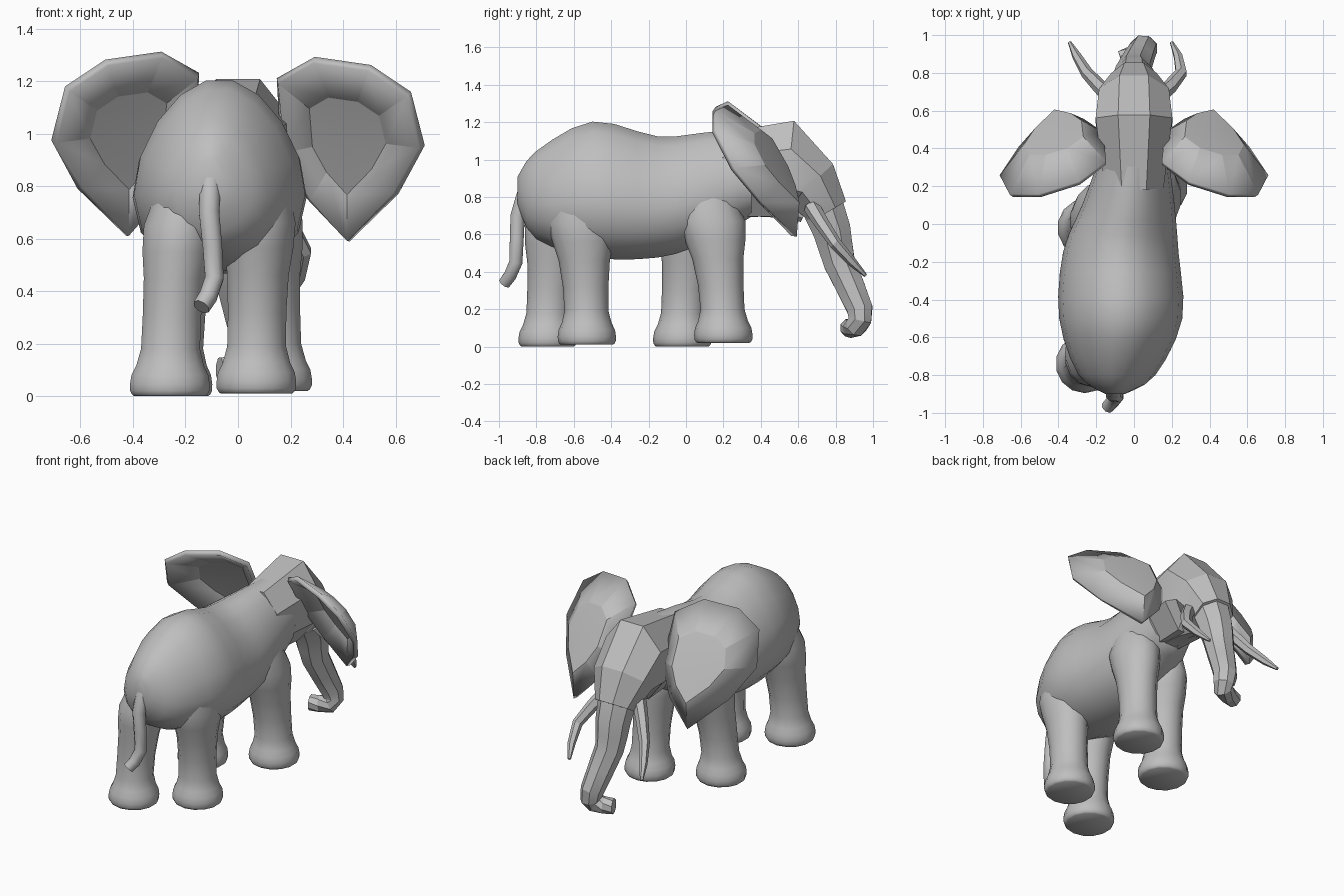
import bpy, bmesh, math
from mathutils import Vector

default_cube = bpy.data.objects.get("Cube")
if default_cube:
    bpy.data.objects.remove(default_cube, do_unlink=True)

X, Y, Z = Vector((1, 0, 0)), Vector((0, 1, 0)), Vector((0, 0, 1))

grey = (0.52, 0.52, 0.52, 1)
skin = bpy.data.materials.new("grey_skin")
skin.use_nodes = True
skin.diffuse_color = grey
skin.node_tree.nodes["Principled BSDF"].inputs["Base Color"].default_value = grey


def finish(name, bm, sharp_angle):
    """Turn a bmesh into a named object, smooth below the sharp angle."""
    bmesh.ops.recalc_face_normals(bm, faces=bm.faces)
    mesh = bpy.data.meshes.new(name)
    bm.to_mesh(mesh)
    bm.free()
    mesh.materials.append(skin)
    part = bpy.data.objects.new(name, mesh)
    bpy.context.collection.objects.link(part)
    bpy.ops.object.select_all(action='DESELECT')
    part.select_set(True)
    bpy.context.view_layer.objects.active = part
    bpy.ops.object.shade_smooth_by_angle(angle=math.radians(sharp_angle))
    return part


def spline(points, steps):
    """Pass a smooth curve through tuples of any length."""
    keys = [Vector(p) for p in points]
    last = len(keys) - 1
    result = []
    for i in range(last):
        before, start = keys[max(i - 1, 0)], keys[i]
        end, after = keys[i + 1], keys[min(i + 2, last)]
        leave, arrive = (end - before) / 2, (after - start) / 2
        for step in range(steps):
            t = step / steps
            ease = t * t * (3 - 2 * t)
            result.append(start.lerp(end, ease)
                          + leave * t * (1 - t) ** 2 - arrive * t * t * (1 - t))
    return result + [keys[last]]


def loft(name, sections, sides, frame=None, narrowing=0, sharp_angle=20):
    """Skin elliptical sections given as x, y, z, half width, half height."""
    bm = bmesh.new()
    centres = [Vector(section[:3]) for section in sections]
    last = len(centres) - 1
    rings = []
    for i, section in enumerate(sections):
        if frame:
            across, up = frame
        else:
            along = (centres[min(i + 1, last)] - centres[max(i - 1, 0)]).normalized()
            across = (X - along * along.x).normalized()
            up = across.cross(along)
        half_width, half_height = section[3:]
        ring = []
        for k in range(sides):
            angle = math.tau * (k + 0.5) / sides
            c, s = math.cos(angle), math.sin(angle)
            offset = across * half_width * c * (1 - narrowing * s) + up * half_height * s
            ring.append(bm.verts.new(centres[i] + offset))
        rings.append(ring)
    for lower, upper in zip(rings, rings[1:]):
        for k in range(sides):
            j = (k + 1) % sides
            bm.faces.new((lower[k], lower[j], upper[j], upper[k]))
    bm.faces.new(rings[0])
    bm.faces.new(rings[last])
    return finish(name, bm, sharp_angle)


def tube(name, path, thick, thin, sides=6, power=1, sharp_angle=20):
    """Round tube along a smooth path, tapering from thick to thin."""
    points = spline(path, 2)
    sections = []
    for i, point in enumerate(points):
        left_over = 1 - i / (len(points) - 1)
        radius = thin + (thick - thin) * left_over ** power
        sections.append((*point, radius, radius))
    loft(name, sections, sides, sharp_angle=sharp_angle)


# Body: rump, belly and shoulders, narrower along the spine
loft("body", spline([
    (-0.1, -0.9, 0.83, 0.05, 0.08),
    (-0.09, -0.8, 0.81, 0.2, 0.24),
    (-0.07, -0.5, 0.84, 0.32, 0.37),
    (-0.07, -0.15, 0.8, 0.3, 0.33),
    (-0.03, 0.1, 0.85, 0.24, 0.3),
    (0, 0.35, 0.93, 0.18, 0.24),
], 3), sides=16, frame=(X, Z), narrowing=0.2, sharp_angle=60)

# Legs: height and radius of a broad foot, narrow ankle and thigh sinking into the body
leg_profile = [(0, 0.14), (0.02, 0.155), (0.08, 0.15), (0.18, 0.115),
               (0.45, 0.12), (0.65, 0.14), (0.9, 0.07)]


def leg(name, foot, hip):
    foot, hip = Vector(foot), Vector(hip)
    sections = []
    for height, radius, *_ in spline(leg_profile, 2):
        centre = foot.lerp(hip, height ** 2)
        depth = radius * (1 + 0.7 * height ** 2)
        sections.append((centre.x, centre.y, foot.z + height, radius, depth))
    loft(name, sections, sides=14, frame=(X, Y), sharp_angle=45)


leg("right_hind_leg", foot=(-0.26, -0.74, 0), hip=(-0.17, -0.6, 0))
leg("left_hind_leg", foot=(0.07, -0.53, 0.01), hip=(0.1, -0.6, 0))
leg("right_fore_leg", foot=(-0.25, -0.02, 0), hip=(-0.1, 0.12, 0))
leg("left_fore_leg", foot=(0.13, 0.2, 0.02), hip=(0.08, 0.05, 0))

# Head with a flat crown, and the jaw below it
loft("head", [
    (0, 0.2, 0.92, 0.17, 0.24),
    (0, 0.55, 0.95, 0.22, 0.28),
    (0, 0.67, 0.87, 0.2, 0.17),
    (0, 0.76, 0.72, 0.13, 0.12),
], sides=8)
tube("lower_jaw", [(0, 0.35, 0.8), (0, 0.5, 0.76), (0, 0.63, 0.7)], thick=0.12, thin=0.04, sides=8)

# Trunk with a curled tip
tube("trunk", [
    (0, 0.7, 0.82), (0, 0.78, 0.62), (0, 0.82, 0.45),
    (0.05, 0.93, 0.2), (0.05, 0.91, 0.11), (-0.07, 0.87, 0.1),
], thick=0.13, thin=0.05, sides=8, power=1.3)

# Tail
tube("tail", [(-0.1, -0.84, 0.87), (-0.11, -0.9, 0.7), (-0.09, -0.91, 0.45), (-0.14, -0.97, 0.34)],
     thick=0.045, thin=0.035, sides=8, sharp_angle=50)

# Ears: the rim as x and z, its lower and inner edges swinging towards the trunk
ear_rim = [(0.15, 1.2), (0.29, 1.28), (0.5, 1.25), (0.65, 1.15), (0.7, 0.95),
           (0.6, 0.77), (0.42, 0.59), (0.27, 0.75), (0.17, 0.93)]


def ear(name, side, lift):
    """Faceted shell, cupped towards the tail."""
    bm = bmesh.new()
    rim = [Vector((x, 0.2 + 0.6 * (1.2 - z) + 0.4 * (0.45 - x), z)) for x, z in ear_rim]
    middle = sum(rim, Vector()) / len(rim)

    def corner(point, bulge):
        return bm.verts.new((side * point.x, point.y + bulge, point.z + lift))

    outer = [corner(point, 0) for point in rim]
    inner = [corner(middle.lerp(point, 0.55), 0.12) for point in rim]
    hub = corner(middle, 0.13)
    for k in range(len(rim)):
        outer_edge, inner_edge = (outer[k - 1], outer[k]), (inner[k], inner[k - 1])
        bm.faces.new(outer_edge + inner_edge)
        bm.faces.new(inner_edge + (hub,))
    shell = finish(name, bm, 10).modifiers.new("thickness", 'SOLIDIFY')
    shell.thickness = 0.03
    shell.offset = 0


# Paired ears and tusks, each side a little different
for word, side, lift, tusk_tip in (("left", 1, 0, 0.2), ("right", -1, 0.02, 0.34)):
    ear(word + "_ear", side, lift)
    tube(word + "_tusk", [(side * 0.12, 0.67, 0.75), (side * 0.25, 0.8, 0.55),
                          (side * tusk_tip, 0.96, 0.38)], thick=0.045, thin=0.01, power=0.6)
